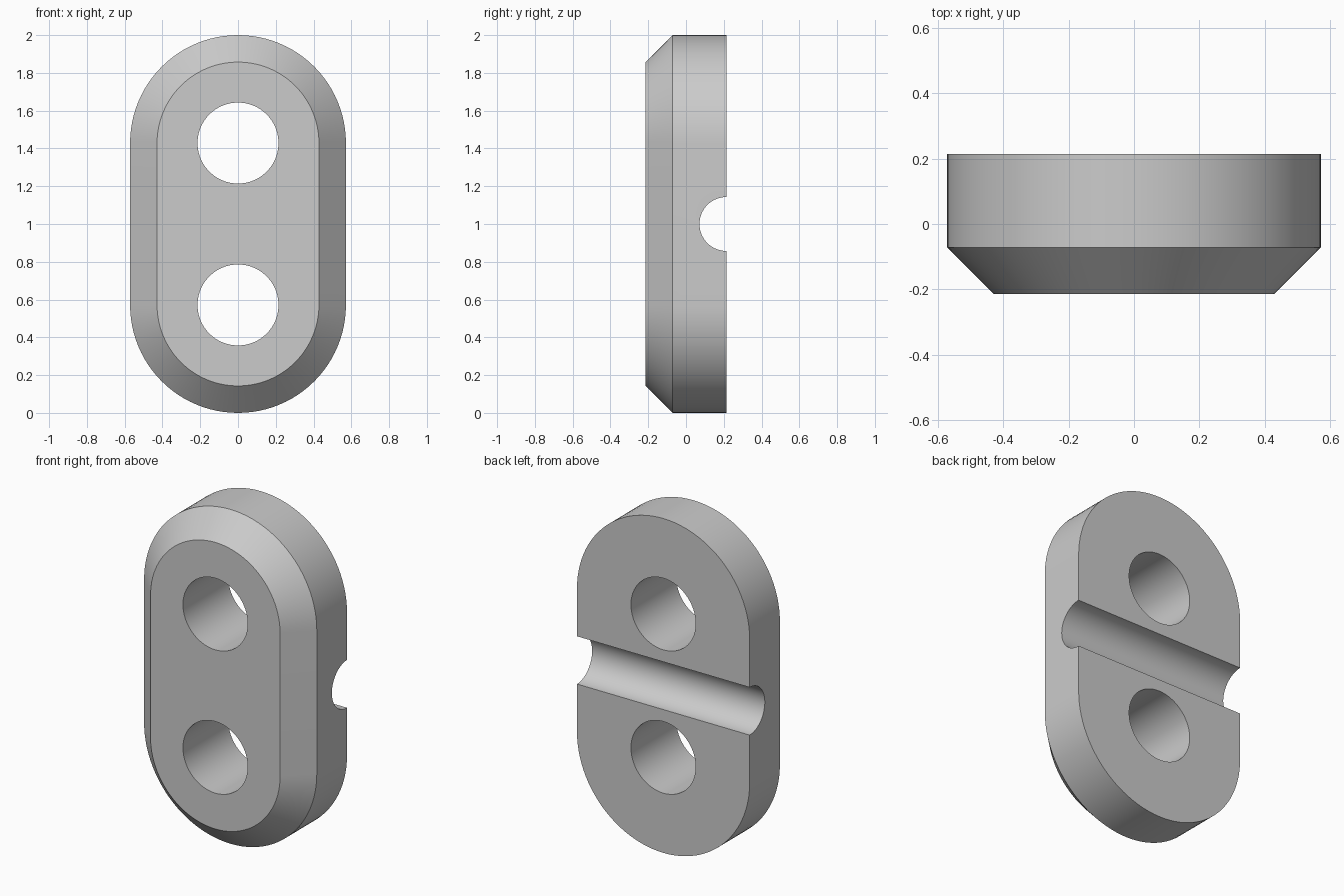
import bpy
import bmesh
from math import cos, sin, pi, radians
from mathutils import Matrix

cube = bpy.data.objects.get("Cube")
if cube:
    bpy.data.objects.remove(cube, do_unlink=True)

U = 1 / 7                  # one design unit
HALF_DEPTH = 1.5 * U
CENTRE = 3 * U             # offset of each rounded end and hole from the middle
STEPS = 48

grey = bpy.data.materials.new("plain grey")
grey.use_nodes = True
colour = (0.6, 0.6, 0.6, 1)
grey.diffuse_color = colour
grey.node_tree.nodes["Principled BSDF"].inputs["Base Color"].default_value = colour


def make_object(name, bm):
    bmesh.ops.recalc_face_normals(bm, faces=bm.faces)
    mesh = bpy.data.meshes.new(name)
    bm.to_mesh(mesh)
    bm.free()
    mesh.materials.append(grey)
    obj = bpy.data.objects.new(name, mesh)
    bpy.context.collection.objects.link(obj)
    return obj


def stadium(bm, radius, y):
    """Ring of vertices: two half circles joined by straight sides."""
    ring = []
    for side in (1, -1):
        for i in range(STEPS + 1):
            a = pi * i / STEPS
            ring.append(bm.verts.new((side * radius * cos(a), y,
                                      1 + side * (CENTRE + radius * sin(a)))))
    return ring


def cutter(name, radius, length, axis, location):
    bm = bmesh.new()
    bmesh.ops.create_cone(bm, cap_ends=True, segments=2 * STEPS, radius1=radius,
                          radius2=radius, depth=length,
                          matrix=Matrix.Translation(location) @ Matrix.Rotation(pi / 2, 4, axis))
    obj = make_object(name, bm)
    obj.hide_render = True
    return obj


# Rounded block with a chamfered front edge
bm = bmesh.new()
rings = [stadium(bm, 3 * U, -HALF_DEPTH),
         stadium(bm, 4 * U, -HALF_DEPTH + U),
         stadium(bm, 4 * U, HALF_DEPTH)]
for a, b in zip(rings, rings[1:]):
    for i in range(len(a)):
        j = (i + 1) % len(a)
        bm.faces.new((a[i], a[j], b[j], b[i]))
bm.faces.new(rings[0])
bm.faces.new(rings[-1])
body = make_object("two_hole_plate", bm)

# Two through holes and the half-round groove across the back
cutters = [cutter("upper_hole_cutter", 1.5 * U, 1, 'X', (0, 0, 1 + CENTRE)),
           cutter("lower_hole_cutter", 1.5 * U, 1, 'X', (0, 0, 1 - CENTRE)),
           cutter("back_groove_cutter", U, 2, 'Y', (0, HALF_DEPTH, 1))]

bpy.ops.object.select_all(action='DESELECT')
body.select_set(True)
bpy.context.view_layer.objects.active = body
for tool in cutters:
    mod = body.modifiers.new(tool.name, 'BOOLEAN')
    mod.operation = 'DIFFERENCE'
    mod.solver = 'EXACT'
    mod.object = tool
    bpy.ops.object.modifier_apply(modifier=mod.name)
    bpy.data.objects.remove(tool, do_unlink=True)

bpy.ops.object.shade_smooth_by_angle(angle=radians(30))
